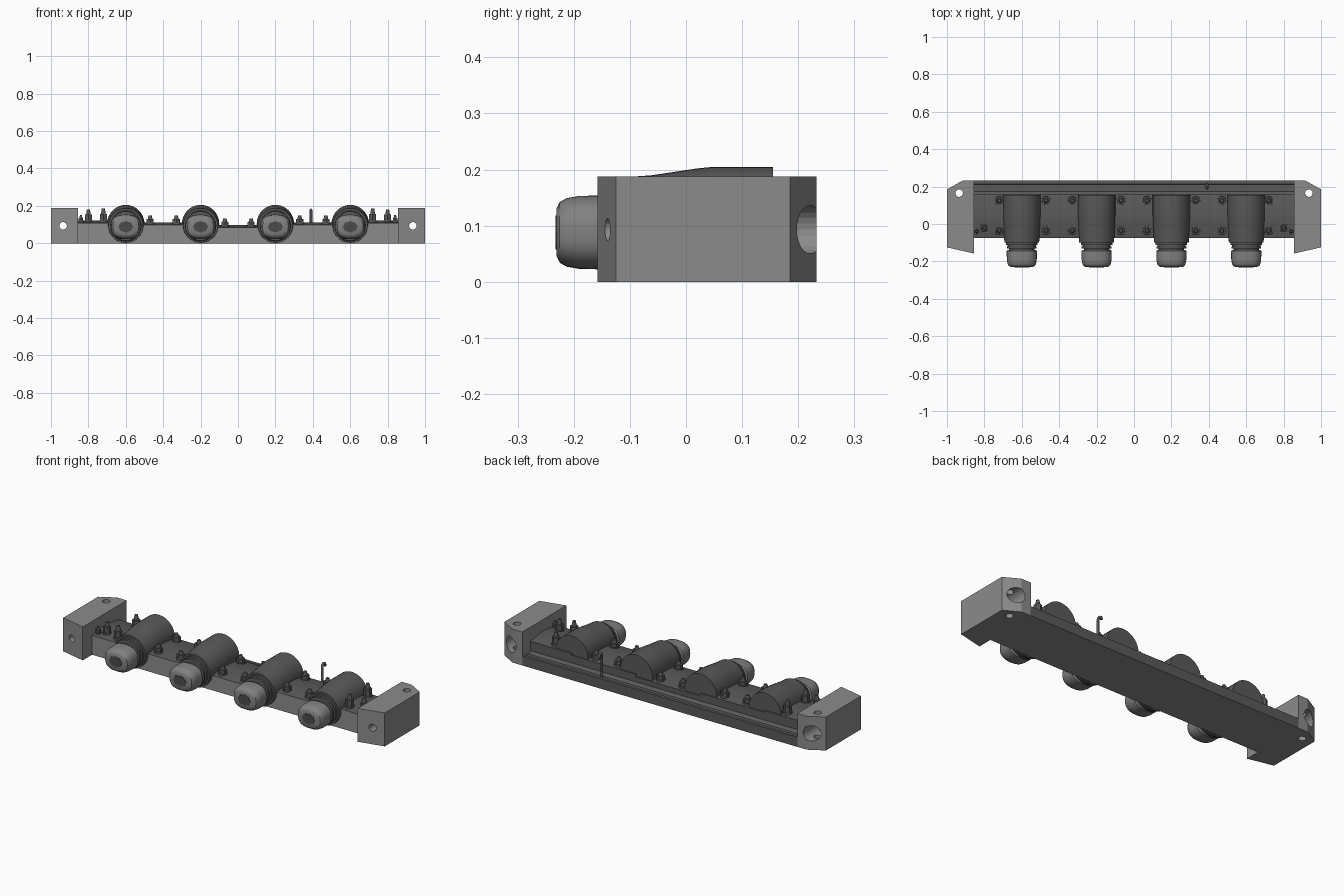
import bpy, bmesh, math
from mathutils import Vector

if "Cube" in bpy.data.objects:
    bpy.data.objects.remove(bpy.data.objects["Cube"])


def material(name, v):
    m = bpy.data.materials.new(name)
    m.diffuse_color = (v, v, v, 1)
    m.use_nodes = True
    m.node_tree.nodes["Principled BSDF"].inputs["Base Color"].default_value = m.diffuse_color
    return m


GREY = material("block grey", 0.26)
DARK = material("dark metal", 0.10)
CAP = material("cap grey", 0.22)
BLACK = material("socket dark", 0.07)


def finish(name, bm, mats, smooth=False):
    bmesh.ops.recalc_face_normals(bm, faces=bm.faces)
    me = bpy.data.meshes.new(name)
    bm.to_mesh(me)
    bm.free()
    for m in mats:
        me.materials.append(m)
    ob = bpy.data.objects.new(name, me)
    bpy.context.collection.objects.link(ob)
    if smooth:
        bpy.ops.object.select_all(action='DESELECT')
        ob.select_set(True)
        bpy.context.view_layer.objects.active = ob
        bpy.ops.object.shade_smooth_by_angle(angle=math.radians(35))
    return ob


def prism(name, pts, direction, mats):
    """Extrude a closed 3D outline along a vector."""
    bm = bmesh.new()
    f = bm.faces.new([bm.verts.new(p) for p in pts])
    r = bmesh.ops.extrude_face_region(bm, geom=[f])
    vs = [g for g in r['geom'] if isinstance(g, bmesh.types.BMVert)]
    bmesh.ops.translate(bm, verts=vs, vec=Vector(direction))
    return finish(name, bm, mats)


def loft(name, rings, x, mats, power=2.0, n=40):
    """Rings of (y, half width, half height, centre z) along y."""
    bm = bmesh.new()
    loops = []
    for y, rx, rz, zc in rings:
        loop = []
        for i in range(n):
            a = 2 * math.pi * i / n
            c, s = math.cos(a), math.sin(a)
            px = math.copysign(abs(c) ** (2 / power), c) * rx
            pz = math.copysign(abs(s) ** (2 / power), s) * rz
            loop.append(bm.verts.new((x + px, y, zc + pz)))
        loops.append(loop)
    for a, b in zip(loops, loops[1:]):
        for i in range(n):
            bm.faces.new((a[i], a[(i + 1) % n], b[(i + 1) % n], b[i]))
    bm.faces.new(loops[0])
    bm.faces.new(loops[-1])
    return finish(name, bm, mats, True)


def drill(ob, r, start, end):
    """Cut a round hole between two points."""
    a, b = Vector(start), Vector(end)
    bpy.ops.mesh.primitive_cylinder_add(vertices=24, radius=r, depth=(b - a).length,
                                        location=(a + b) / 2,
                                        rotation=(b - a).to_track_quat('Z', 'Y').to_euler())
    cutter = bpy.context.object
    cutter.hide_render = True
    mod = ob.modifiers.new("hole", 'BOOLEAN')
    mod.operation = 'DIFFERENCE'
    mod.solver = 'EXACT'
    mod.object = cutter
    bpy.context.view_layer.objects.active = ob
    bpy.ops.object.modifier_apply(modifier=mod.name)
    bpy.data.objects.remove(cutter, do_unlink=True)


# end blocks with mounting holes
for s, side in ((-1, "left"), (1, "right")):
    outline = [(1, -0.125), (1, 0.185), (0.915, 0.233), (0.855, 0.233), (0.855, -0.158)]
    block = prism(side + "_end_block", [(s * x, y, 0) for x, y in outline], (0, 0, 0.188), [GREY])
    drill(block, 0.02, (s * 0.935, 0.165, -0.1), (s * 0.935, 0.165, 0.3))
    drill(block, 0.02, (s * 0.935, -0.3, 0.093), (s * 0.935, 0.15, 0.093))
    drill(block, 0.043, (s * 0.935, 0.11, 0.093), (s * 0.935, 0.3, 0.093))

# manifold body: stepped sections with a gently arched top
sections = [(-0.86, -0.6, 0.108), (-0.6, -0.2, 0.098), (-0.2, 0.2, 0.083),
            (0.2, 0.6, 0.098), (0.6, 0.86, 0.108)]
for k, (x0, x1, h) in enumerate(sections):
    pts = [(x0, -0.075, 0), (x0, -0.075, h)]
    for i in range(1, 12):
        t = i / 12
        pts.append((x0, -0.075 + 0.235 * t, h + 0.014 * math.sin(math.pi * t)))
    pts += [(x0, 0.16, h), (x0, 0.16, 0)]
    body = prism("body_section_%d" % k, pts, (x1 - x0, 0, 0), [DARK, GREY])
    for f in body.data.polygons:
        if f.normal.y < -0.9 or f.normal.z < -0.9:
            f.material_index = 1
    bpy.context.view_layer.objects.active = body
    body.select_set(True)
    bpy.ops.object.shade_smooth_by_angle(angle=math.radians(35))
    body.select_set(False)

# back rail with a raised lip
rail = [(0.16, 0), (0.16, 0.055), (0.175, 0.042), (0.21, 0.042), (0.215, 0.055),
        (0.233, 0.055), (0.233, 0)]
ob = prism("back_rail", [(-0.857, y, z) for y, z in rail], (1.714, 0, 0), [DARK, GREY])
for f in ob.data.polygons:
    if f.normal.z < -0.9:
        f.material_index = 1

# four barrels with collars, caps and sockets
for k, x in enumerate((-0.6, -0.2, 0.2, 0.6)):
    loft("barrel_%d" % k, [(0.155, 0.1, 0.102, 0.103), (0.05, 0.1, 0.102, 0.103),
                           (0.02, 0.099, 0.1, 0.102), (-0.06, 0.095, 0.094, 0.096),
                           (-0.1, 0.093, 0.092, 0.095)], x, [DARK])
    loft("collar_%d" % k, [(-0.1, 0.084, 0.084, 0.093), (-0.112, 0.084, 0.084, 0.093),
                           (-0.113, 0.075, 0.075, 0.092), (-0.119, 0.075, 0.075, 0.092),
                           (-0.12, 0.08, 0.08, 0.092), (-0.13, 0.08, 0.078, 0.092),
                           (-0.131, 0.068, 0.06, 0.09), (-0.15, 0.068, 0.06, 0.09)], x, [DARK])
    loft("cap_%d" % k, [(-0.138, 0.074, 0.06, 0.088), (-0.145, 0.081, 0.066, 0.088),
                        (-0.19, 0.08, 0.065, 0.088), (-0.213, 0.076, 0.061, 0.088),
                        (-0.225, 0.069, 0.054, 0.088), (-0.231, 0.055, 0.042, 0.088)],
         x, [CAP], power=2.5)
    loft("socket_%d" % k, [(-0.229, 0.04, 0.03, 0.088), (-0.2325, 0.04, 0.03, 0.088)],
         x, [BLACK], n=8)


def bolt(name, x, y, z, r, h):
    """Washer, hex head and domed tip."""
    bm = bmesh.new()
    for n, r1, r2, z0, z1 in ((16, r * 1.15, r * 1.1, -0.015, 0.008), (6, r, r, 0.0, h * 0.6),
                              (12, r * 0.6, r * 0.4, h * 0.55, h)):
        g = bmesh.ops.create_cone(bm, cap_ends=True, segments=n, radius1=r1, radius2=r2,
                                  depth=z1 - z0)
        bmesh.ops.translate(bm, verts=g['verts'], vec=(x, y, z + (z0 + z1) / 2))
    finish(name, bm, [DARK])


# bolts on the body, mirrored left and right
spots = [(0.07, 0.083, 0.045), (0.33, 0.098, 0.045), (0.47, 0.098, 0.045), (0.72, 0.11, 0.07)]
for s in (-1, 1):
    for x, z, h in spots:
        for y in (-0.035, 0.125):
            bolt("bolt", s * x, y, z + 0.005, 0.022, h)
    bolt("stud", s * 0.80, -0.02, 0.115, 0.021, 0.065)
    bolt("small_bolt", s * 0.84, -0.04, 0.11, 0.014, 0.04)

# hooked wire on the rail
curve = bpy.data.curves.new("wire_hook", 'CURVE')
curve.dimensions = '3D'
curve.bevel_depth = 0.007
curve.bevel_resolution = 2
path = [(0.39, 0.19, 0.035), (0.39, 0.19, 0.165), (0.39, 0.194, 0.176),
        (0.39, 0.204, 0.179), (0.39, 0.214, 0.174), (0.39, 0.217, 0.16)]
sp = curve.splines.new('POLY')
sp.points.add(len(path) - 1)
for p, co in zip(sp.points, path):
    p.co = (*co, 1)
curve.use_fill_caps = True
curve.materials.append(DARK)
bpy.context.collection.objects.link(bpy.data.objects.new("wire_hook", curve))
